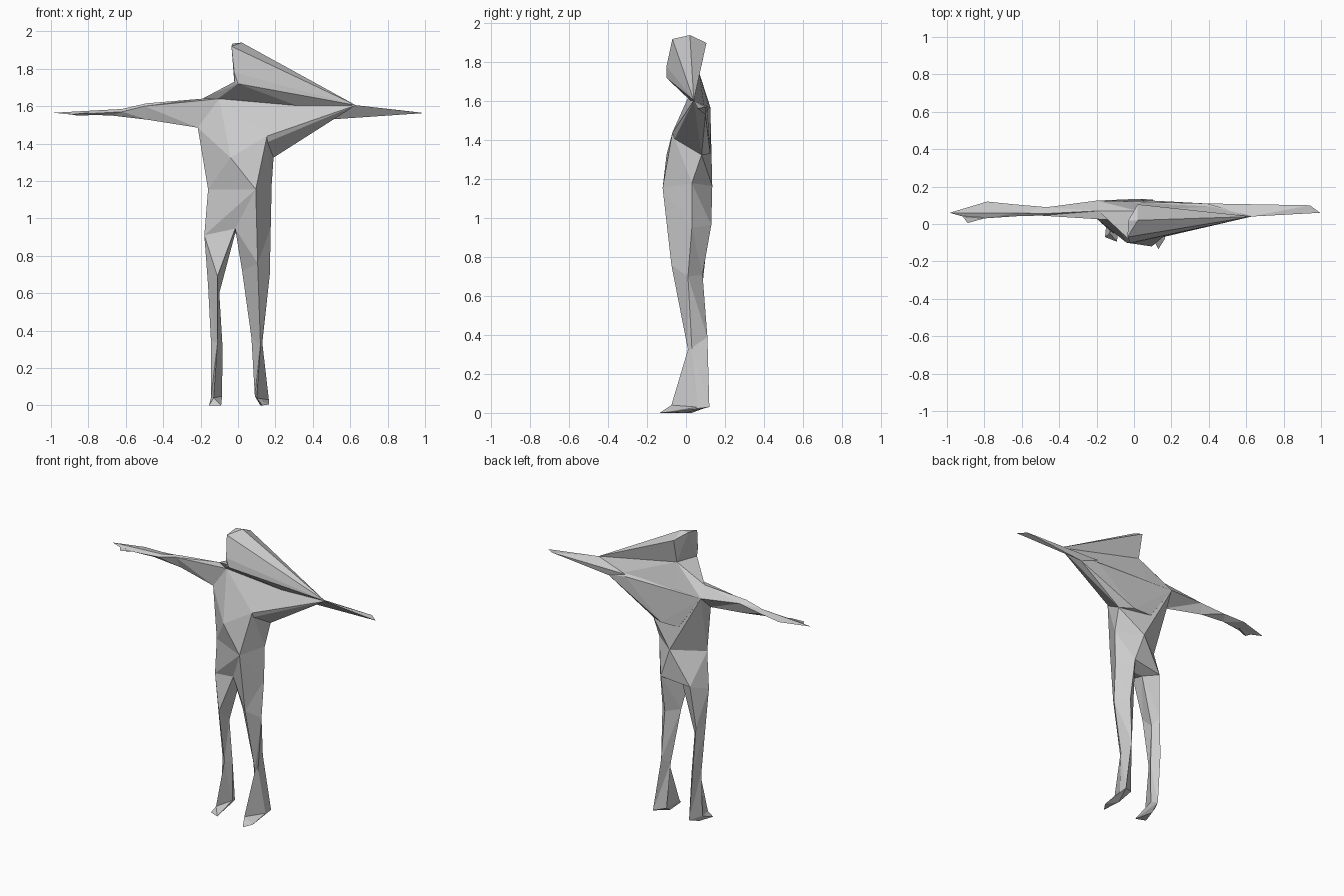
import bpy, bmesh


def finish(name, bm):
    bmesh.ops.triangulate(bm, faces=bm.faces[:])
    bmesh.ops.recalc_face_normals(bm, faces=bm.faces[:])
    mesh = bpy.data.meshes.new(name)
    bm.to_mesh(mesh)
    bm.free()
    obj = bpy.data.objects.new(name, mesh)
    bpy.context.collection.objects.link(obj)
    return obj


def hull(name, *points):
    """Faceted convex block around a few points."""
    bm = bmesh.new()
    verts = [bm.verts.new(p) for p in points]
    res = bmesh.ops.convex_hull(bm, input=verts)
    spare = {v for v in res["geom_interior"] + res["geom_unused"]
             if isinstance(v, bmesh.types.BMVert)}
    bmesh.ops.delete(bm, geom=list(spare), context='VERTS')
    return finish(name, bm)


def loft(name, *rings):
    """Tube skinned through rings of equal point count."""
    bm = bmesh.new()
    loops = [[bm.verts.new(p) for p in ring] for ring in rings]
    n = len(loops[0])
    for a, b in zip(loops, loops[1:]):
        for i in range(n):
            j = (i + 1) % n
            bm.faces.new((a[i], a[j], b[j], b[i]))
    bm.faces.new(loops[0][::-1])
    bm.faces.new(loops[-1])
    return finish(name, bm)


# Landmarks shared by neighbouring parts
elbow = (0.63, 0.04, 1.605)
underarm = (0.51, 0.10, 1.53)
jaw = (0.0, -0.10, 1.72)
nape = (0.02, 0.07, 1.74)
collar = (-0.10, 0.02, 1.64)
shoulder_top = (-0.19, 0.07, 1.64)
shoulder_back = (-0.20, 0.125, 1.57)
armpit = (-0.215, 0.04, 1.485)
sternum = (-0.04, -0.10, 1.325)
breast = (0.155, -0.07, 1.44)
rib = (0.19, 0.08, 1.325)
belly = (0.095, -0.12, 1.155)
waist_l = (0.18, 0.03, 1.18)
waist_r = (-0.16, 0.0, 1.155)
waist_back = (0.03, 0.135, 1.165)
hip_l = (0.175, 0.03, 0.95)
hip_r = (-0.18, 0.01, 0.91)
crotch = (-0.015, -0.03, 0.945)
seat_l = (0.10, 0.13, 0.965)
seat_r = (-0.11, 0.115, 0.94)

# Head and neck, drawn out sideways to the elbow
hull("head", (-0.035, -0.07, 1.92), (-0.03, 0.02, 1.935), (0.02, 0.02, 1.94),
     (0.02, 0.105, 1.90), nape, (-0.02, -0.10, 1.78), (-0.02, -0.09, 1.73), jaw, elbow)
hull("neck", jaw, (-0.02, -0.09, 1.73), nape, collar, shoulder_top, elbow,
     (0.0, 0.115, 1.58), shoulder_back, underarm)

# Torso
hull("chest", collar, shoulder_top, shoulder_back, armpit, sternum, breast, elbow,
     underarm, rib, (0.38, 0.11, 1.56), (0.10, 0.125, 1.33), (-0.03, 0.125, 1.33))
hull("abdomen", collar, armpit, shoulder_back, sternum, breast, (0.16, 0.0, 1.405), rib,
     waist_l, belly, waist_r, waist_back)
hull("pelvis", belly, waist_l, waist_r, waist_back, hip_l, hip_r, crotch, seat_l, seat_r,
     (-0.015, 0.06, 0.92))

# Arms
hull("left_arm", elbow, underarm, (0.38, 0.11, 1.575), (0.94, 0.10, 1.57),
     (0.995, 0.06, 1.563))
loft("right_arm",
     (collar, shoulder_top, shoulder_back, armpit),
     ((-0.50, 0.045, 1.60), (-0.49, 0.055, 1.615), (-0.465, 0.09, 1.595), (-0.48, 0.07, 1.527)),
     ((-0.62, 0.042, 1.57), (-0.62, 0.06, 1.585), (-0.64, 0.105, 1.575), (-0.675, 0.06, 1.55)))
hull("right_hand", (-0.62, 0.042, 1.57), (-0.62, 0.06, 1.585), (-0.64, 0.105, 1.575),
     (-0.675, 0.06, 1.55), (-0.80, 0.03, 1.56), (-0.785, 0.12, 1.565),
     (-0.915, 0.04, 1.557), (-0.985, 0.06, 1.565))
hull("right_thumb", (-0.80, 0.03, 1.565), (-0.80, 0.06, 1.55), (-0.89, 0.005, 1.555),
     (-0.915, 0.04, 1.56), (-0.86, 0.03, 1.55))

# Legs: rings run front, outer, back, inner
loft("left_leg",
     (belly, hip_l, seat_l, crotch),
     ((0.105, -0.075, 0.76), (0.17, 0.01, 0.70), (0.10, 0.085, 0.71), (0.022, 0.02, 0.72)),
     ((0.12, 0.01, 0.325), (0.13, 0.03, 0.335), (0.11, 0.11, 0.39), (0.072, 0.06, 0.36)),
     ((0.10, -0.075, 0.04), (0.165, 0.06, 0.03), (0.165, 0.12, 0.03), (0.09, 0.08, 0.05)))
loft("right_leg",
     (crotch, hip_r, seat_r, (-0.015, 0.06, 0.92)),
     ((-0.11, -0.05, 0.69), (-0.16, 0.02, 0.64), (-0.135, 0.085, 0.66), (-0.10, 0.05, 0.60)),
     ((-0.11, 0.01, 0.33), (-0.145, 0.04, 0.35), (-0.125, 0.105, 0.38), (-0.083, 0.06, 0.32)),
     ((-0.13, -0.05, 0.04), (-0.145, 0.03, 0.04), (-0.10, 0.11, 0.03), (-0.085, 0.06, 0.05)))

# Feet
hull("left_foot", (0.10, -0.075, 0.04), (0.165, 0.06, 0.03), (0.165, 0.12, 0.03),
     (0.09, 0.08, 0.05), (0.13, -0.135, 0.0), (0.165, -0.08, 0.005), (0.12, 0.0, 0.0))
hull("right_foot", (-0.13, -0.05, 0.04), (-0.145, 0.03, 0.04), (-0.10, 0.11, 0.03),
     (-0.085, 0.06, 0.05), (-0.09, -0.095, 0.0), (-0.155, -0.07, 0.0), (-0.12, 0.03, 0.0))
